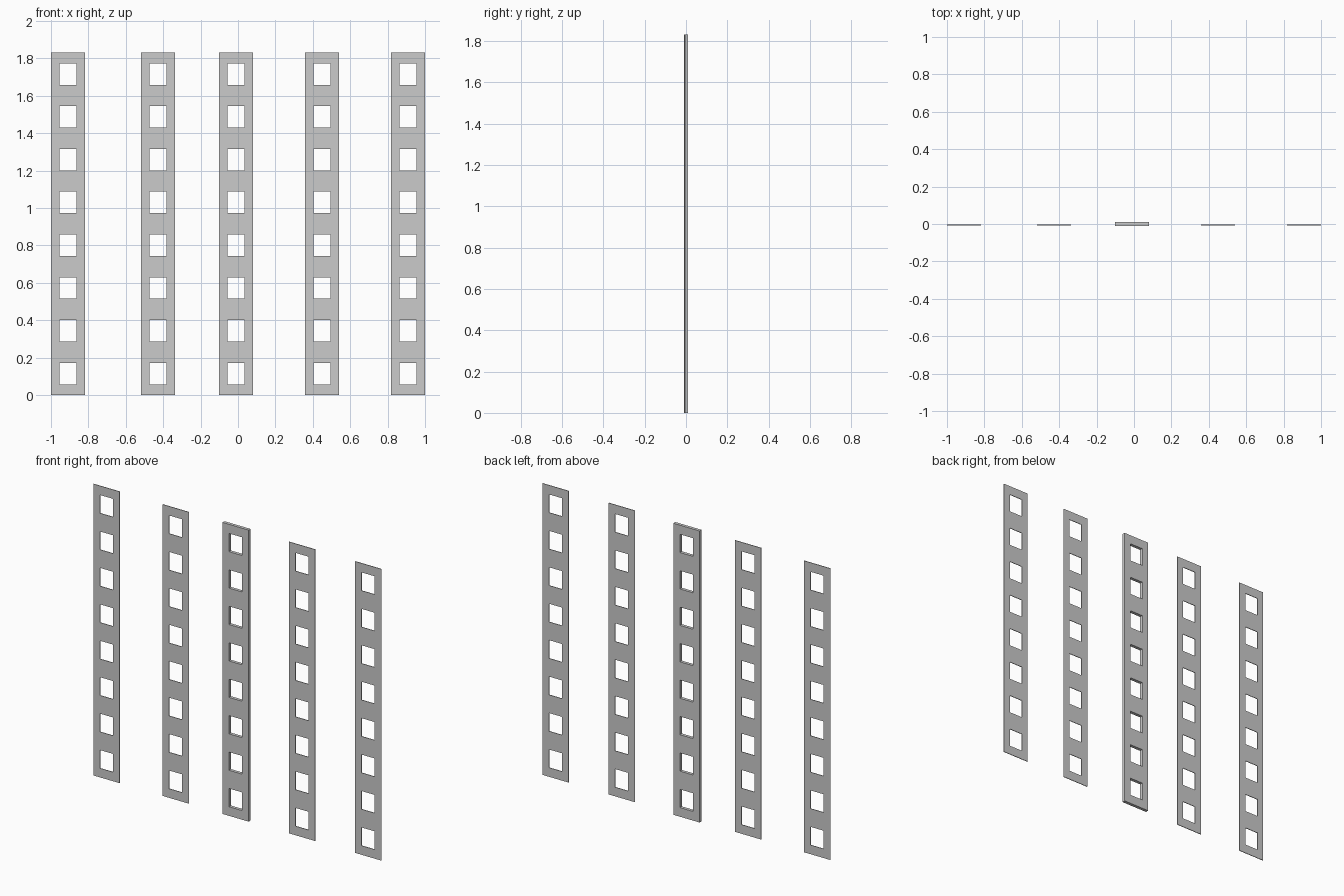
import bpy, bmesh

if "Cube" in bpy.data.objects:
    bpy.data.objects.remove(bpy.data.objects["Cube"])

HEIGHT, WIDTH, HOLES = 1.83, 0.182, 8
PITCH = HEIGHT / HOLES


def perforated_strip(name, x_left, y_front, depth):
    """Flat strip with a column of rectangular holes, extruded along y."""
    xs = [x_left + WIDTH * f for f in (0, 0.25, 0.75, 1)]
    zs = [0]
    for i in range(HOLES):
        zs += [(i + 0.25) * PITCH, (i + 0.75) * PITCH]
    zs.append(HEIGHT)

    bm = bmesh.new()
    grid = [[bm.verts.new((x, y_front, z)) for x in xs] for z in zs]
    for r in range(len(zs) - 1):
        for c in range(3):
            if c == 1 and r % 2 == 1:      # hole
                continue
            bm.faces.new((grid[r][c], grid[r][c + 1],
                          grid[r + 1][c + 1], grid[r + 1][c]))

    # Give the strip its thickness
    front = bm.faces[:]
    back = bmesh.ops.extrude_face_region(bm, geom=front, use_keep_orig=True)
    moved = [g for g in back["geom"] if isinstance(g, bmesh.types.BMVert)]
    bmesh.ops.translate(bm, verts=moved, vec=(0, depth, 0))
    bmesh.ops.recalc_face_normals(bm, faces=bm.faces[:])

    # Merge coplanar cells into clean flat sides
    bmesh.ops.dissolve_limit(bm, angle_limit=0.01, verts=bm.verts[:],
                             edges=bm.edges[:])
    mesh = bpy.data.meshes.new(name)
    bm.to_mesh(mesh)
    bm.free()
    obj = bpy.data.objects.new(name, mesh)
    bpy.context.collection.objects.link(obj)


# Thick centre strip
perforated_strip("centre_strip", -0.101, -0.01, 0.02)

# Four thin strips
for name, x in (("outer_left_strip", -1.0), ("inner_left_strip", -0.519),
                ("inner_right_strip", 0.358), ("outer_right_strip", 0.818)):
    perforated_strip(name, x, -0.007, 0.004)
